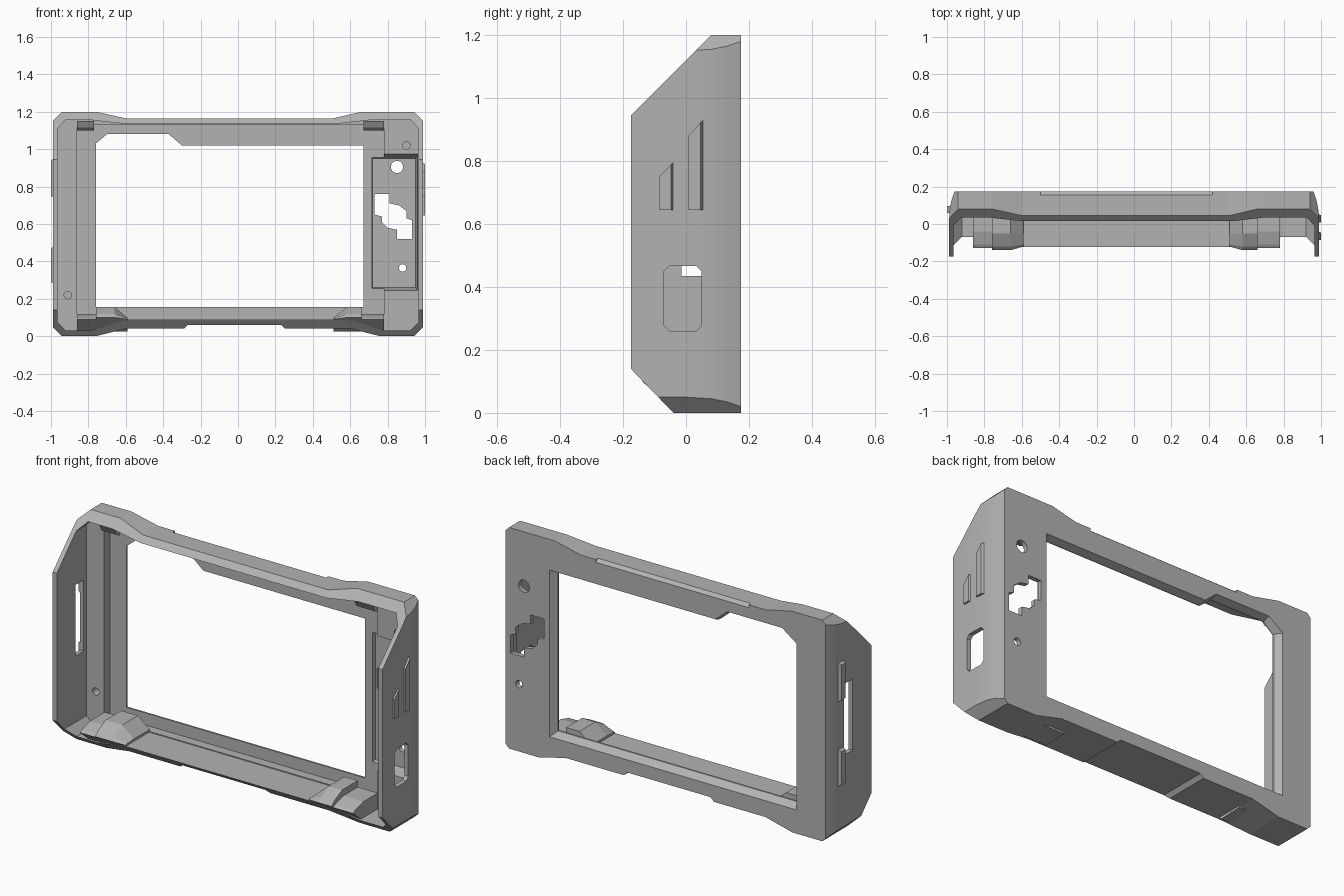
import bpy, bmesh, math
from mathutils import Vector

cube = bpy.data.objects.get("Cube")
if cube:
    bpy.data.objects.remove(cube)

grey = bpy.data.materials.new("plain grey")
grey.use_nodes = True
grey.diffuse_color = (0.45, 0.45, 0.45, 1)
grey.node_tree.nodes["Principled BSDF"].inputs["Base Color"].default_value = (0.45, 0.45, 0.45, 1)


def loft(name, axis, pts_a, a, pts_b, b):
    """Solid between two outlines lying across an axis at a and b."""
    bm = bmesh.new()

    def ring(pts, d):
        out = []
        for u, v in pts:
            co = [u, v]
            co.insert("xyz".index(axis), d)
            out.append(bm.verts.new(Vector(co)))
        return out

    ra, rb = ring(pts_a, a), ring(pts_b, b)
    n = len(ra)
    bm.faces.new(ra)
    bm.faces.new(rb[::-1])
    for i in range(n):
        j = (i + 1) % n
        bm.faces.new((ra[i], rb[i], rb[j], ra[j]))
    bmesh.ops.recalc_face_normals(bm, faces=bm.faces)
    mesh = bpy.data.meshes.new(name)
    bm.to_mesh(mesh)
    bm.free()
    mesh.materials.append(grey)
    ob = bpy.data.objects.new(name, mesh)
    bpy.context.collection.objects.link(ob)
    return ob


def prism(name, axis, pts, a, b):
    return loft(name, axis, pts, a, pts, b)


def rect(u0, u1, v0, v1, c=0.0):
    """Rectangle outline, with corners cut by c."""
    if not c:
        return [(u0, v0), (u1, v0), (u1, v1), (u0, v1)]
    return [(u0 + c, v0), (u1 - c, v0), (u1, v0 + c), (u1, v1 - c),
            (u1 - c, v1), (u0 + c, v1), (u0, v1 - c), (u0, v0 + c)]


def circle(u, v, r, n=24):
    return [(u + r * math.cos(i * math.tau / n), v + r * math.sin(i * math.tau / n)) for i in range(n)]


def combine(target, cutter, op="DIFFERENCE"):
    """Apply a boolean and discard the helper."""
    mod = target.modifiers.new("cut", "BOOLEAN")
    mod.operation, mod.solver, mod.object = op, "EXACT", cutter
    deps = bpy.context.evaluated_depsgraph_get()
    mesh = bpy.data.meshes.new_from_object(target.evaluated_get(deps))
    target.modifiers.clear()
    target.data = mesh
    bpy.data.objects.remove(cutter)


# Outer shell: front outline, trimmed by side and plan outlines
outline = [(-.99, .05), (-.94, 0), (-.76, 0), (-.6, .04), (-.29, .04), (-.27, .06),
           (.23, .06), (.25, .04), (.6, .04), (.76, 0), (.94, 0), (.99, .05),
           (.99, 1.15), (.94, 1.2), (.66, 1.2), (.51, 1.165), (-.6, 1.165),
           (-.76, 1.2), (-.94, 1.2), (-.99, 1.15)]
side = [(.3, -.1), (.06, -.1), (-.04, 0), (-.175, .14), (-.175, .945), (.08, 1.2), (.18, 1.3), (.3, 1.3)]
half_plan = [(.99, -.3), (.99, 0), (.985, .08), (.975, .13), (.96, .175)]
plan = half_plan + [(-x, y) for x, y in reversed(half_plan)]
body = prism("frame_body", "y", outline, -.175, .175)
combine(body, prism("side_trim", "x", side, -1.2, 1.2), "INTERSECT")
combine(body, prism("plan_trim", "z", plan, -.2, 1.4), "INTERSECT")

# Hollow front, screen recess and window with a flared back edge
cavity = [(-.965, .075), (-.92, .03), (-.79, .03), (-.6, .085), (.6, .085), (.79, .03),
          (.92, .03), (.965, .075), (.965, 1.11), (.925, 1.155), (.7, 1.155),
          (.52, 1.135), (-.6, 1.135), (-.78, 1.155), (-.925, 1.155), (-.965, 1.11)]
combine(body, prism("cavity", "y", cavity, -.4, .08))
combine(body, prism("screen_recess", "y", rect(-.86, .78, .09, 1.13), 0, .13))


def window(m):
    return [(-.76 - m, .155 - m), (.67 + m, .155 - m), (.67 + m, 1.02 + m / 2), (-.3, 1.02 + m / 2),
            (-.37, 1.08 + m / 2), (-.7, 1.08 + m / 2), (-.76 - m, 1.03)]


combine(body, prism("window", "y", window(0), 0, .3))
combine(body, loft("window_flare", "y", window(0), .14, window(.03), .18))

# Compartment on the left with connector holes through the back
combine(body, loft("compartment", "y", rect(.70, .963, .24, .98), .06, rect(.72, .95, .26, .95), .15))
connector = [(.73, .76), (.81, .76), (.81, .71), (.86, .7), (.9, .67), (.9, .63), (.93, .62), (.93, .52),
             (.85, .52), (.85, .57), (.8, .58), (.77, .61), (.77, .64), (.73, .65)]
combine(body, prism("connector", "y", connector, 0, .3))
for x, z, r, depth in [(.85, .905, .033, .3), (.88, .365, .02, .3), (.9, 1.02, .02, .13), (-.91, .22, .02, .13)]:
    combine(body, prism("hole", "y", circle(x, z, r), 0, depth))

# Side openings and the top back bevel
combine(body, prism("port", "x", rect(-.07, .05, .26, .467, .018), .8, 1.2))
combine(body, prism("slot", "x", rect(-.015, .055, .435, .82), -1.2, -.85))
combine(body, loft("top_bevel", "x", [(.155, 1.166), (.2, 1.166), (.2, 1.13)], -.5,
                   [(.155, 1.166), (.2, 1.166), (.2, 1.13)], .42))

# Lower corner clips: stepped wedge sections with sloped inner ends
clip = [(.085, .03), (-.05, .025), (-.14, .1), (-.12, .12), (-.05, .155), (.085, .155)]
low = [(.085, .03), (-.05, .025), (-.128, .09), (-.11, .1), (-.04, .12), (.085, .12)]
end = [(.085, .03), (-.05, .025), (-.12, .09), (-.11, .095), (-.05, .098), (.085, .098)]
for tag, s, outer, mid, inner, tip in [("right", -1, .86, .76, .66, .59), ("left", 1, .78, .66, .58, .51)]:
    prism(tag + "_clip_outer", "x", low, s * outer, s * mid)
    prism(tag + "_clip_middle", "x", clip, s * mid, s * inner)
    loft(tag + "_clip_end", "x", clip, s * inner, end, s * tip)
    # Upper corner catch
    prism(tag + "_top_catch", "x", [(.09, 1.15), (.04, 1.15), (.06, 1.115), (.09, 1.1)],
          s * (.86 if s < 0 else .78), s * (.77 if s < 0 else .67))

# Raised bars on the two sides
for name, y0, y1, z0, za, zb in [("tall_bar", .008, .06, .645, .88, .935), ("short_bar", -.085, -.033, .645, .75, .803)]:
    loft(name, "x", [(y0, z0), (y1, z0), (y1, zb), (y0, za)], .975,
         [(y0, z0), (y1 - .014, z0), (y1 - .014, zb - .014), (y0, za)], 1.0)
for name, z0, z1 in [("upper_rail", .73, .96), ("lower_rail", .27, .49)]:
    loft(name, "x", rect(.055, .1, z0, z1), -.97, rect(.06, .095, z0 + .02, z1 - .02), -1.0)

# Soft side curve, all other edges crisp
bpy.ops.object.select_all(action="DESELECT")
body.select_set(True)
bpy.context.view_layer.objects.active = body
bpy.ops.object.shade_smooth_by_angle(angle=math.radians(10))
